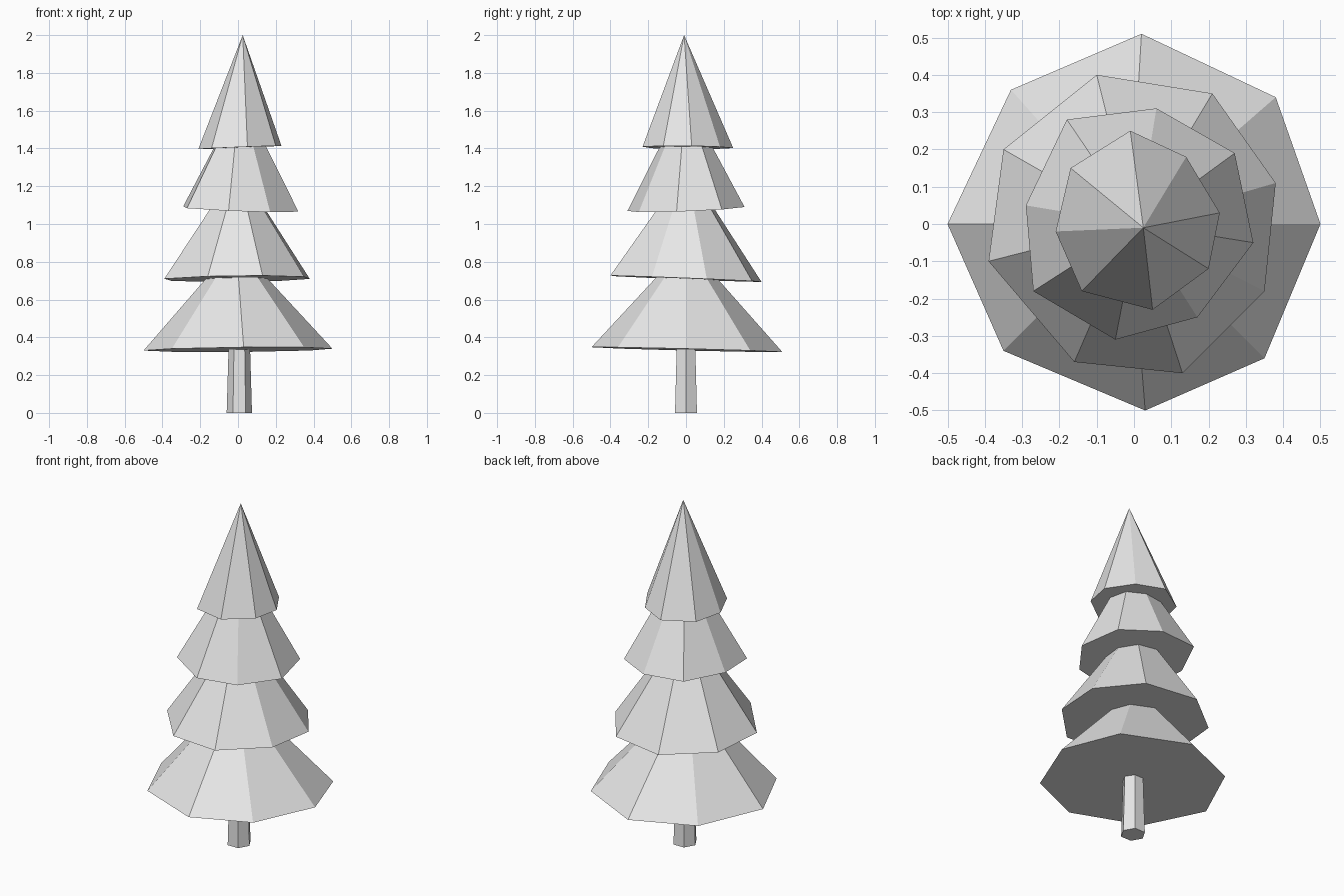
import bpy, bmesh, math

cube = bpy.data.objects.get("Cube")
if cube:
    bpy.data.objects.remove(cube, do_unlink=True)

grey = bpy.data.materials.new("pale grey")
grey.use_nodes = True
colour = (0.8, 0.8, 0.8, 1)
grey.diffuse_color = colour
grey.node_tree.nodes["Principled BSDF"].inputs["Base Color"].default_value = colour


def add_frustum(name, lower, upper):
    """Closed, flat-shaded solid between two rings; a single upper point makes a cone."""
    bm = bmesh.new()
    low = [bm.verts.new(p) for p in lower]
    top = [bm.verts.new(p) for p in upper]
    count = len(low)
    bm.faces.new(low[::-1])
    for i in range(count):
        j = (i + 1) % count
        if len(top) == 1:
            bm.faces.new((low[i], low[j], top[0]))
        else:
            bm.faces.new((low[i], low[j], top[j], top[i]))
    if len(top) > 1:
        bm.faces.new(top)
    bmesh.ops.recalc_face_normals(bm, faces=bm.faces)
    mesh = bpy.data.meshes.new(name)
    bm.to_mesh(mesh)
    bm.free()
    mesh.materials.append(grey)
    obj = bpy.data.objects.new(name, mesh)
    bpy.context.collection.objects.link(obj)
    return obj


def add_tier(name, outline, base, tilt, top, centre, shrink):
    """Tilted, uneven skirt that narrows towards its centre by the shrink factor."""
    cx, cy = centre
    lower = [(x, y, base + tilt[0] * x + tilt[1] * y) for x, y in outline]
    if shrink == 0:
        upper = [(cx, cy, top)]
    else:
        upper = [(cx + (x - cx) * shrink, cy + (y - cy) * shrink, top)
                 for x, y in outline]
    return add_frustum(name, lower, upper)


def hexagon(radius, z):
    return [(0.007 + radius * math.cos(math.radians(a)),
             radius * math.sin(math.radians(a)), z) for a in range(0, 360, 60)]


# Tapered six-sided trunk
add_frustum("trunk", hexagon(0.067, 0), hexagon(0.057, 0.34))

# Four uneven eight-sided branch skirts, bottom to top
add_tier("bottom_branches",
         [(0.5, 0), (0.38, 0.34), (0.02, 0.51), (-0.33, 0.36),
          (-0.5, 0), (-0.35, -0.34), (0.03, -0.5), (0.35, -0.36)],
         base=0.335, tilt=(0.01, -0.025), top=0.72, centre=(-0.01, 0), shrink=0.31)

add_tier("lower_middle_branches",
         [(0.38, 0.11), (0.21, 0.35), (-0.1, 0.4), (-0.35, 0.2),
          (-0.39, -0.1), (-0.16, -0.37), (0.13, -0.4), (0.35, -0.18)],
         base=0.71, tilt=(0.01, -0.04), top=1.09, centre=(0, 0), shrink=0.36)

add_tier("upper_middle_branches",
         [(0.32, -0.05), (0.27, 0.19), (0.06, 0.31), (-0.18, 0.28),
          (-0.29, 0.05), (-0.27, -0.18), (-0.05, -0.31), (0.17, -0.25)],
         base=1.08, tilt=(-0.04, 0.04), top=1.42, centre=(0.01, 0), shrink=0.43)

add_tier("treetop",
         [(0.23, 0.03), (0.14, 0.18), (-0.01, 0.25), (-0.17, 0.15),
          (-0.21, -0.02), (-0.14, -0.18), (0.05, -0.23), (0.2, -0.12)],
         base=1.405, tilt=(0.04, -0.01), top=2, centre=(0.025, -0.01), shrink=0)
